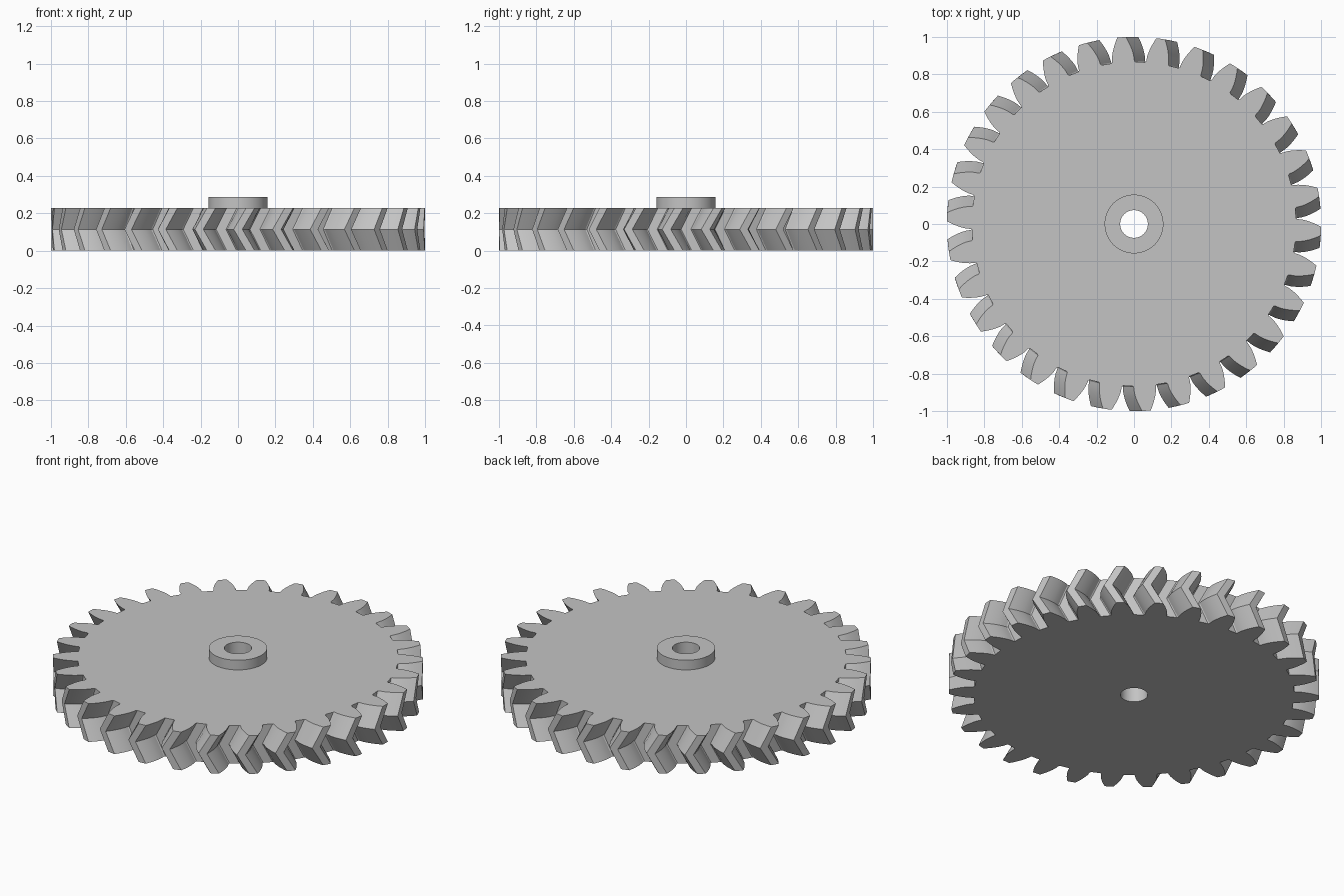
import bpy
import bmesh
from math import sin, cos, tan, acos, radians, sqrt

cube = bpy.data.objects.get("Cube")
if cube:
    bpy.data.objects.remove(cube, do_unlink=True)

TEETH = 30
PITCH = radians(360 / TEETH)
OUTER_R, PITCH_R, ROOT_R = 1.0, 0.9375, 0.866
BASE_R = PITCH_R * cos(radians(20))
RIM_H, HUB_H = 0.228, 0.286
HUB_R, BORE_R = 0.157, 0.074
TWIST = radians(3.8)          # helix rotation between the mid plane and each face

steel = bpy.data.materials.new("plain_grey")
steel.use_nodes = True
grey = (0.55, 0.55, 0.55, 1)
steel.diffuse_color = grey
steel.node_tree.nodes["Principled BSDF"].inputs["Base Color"].default_value = grey


def involute(r):
    """Involute angle at radius r."""
    a = acos(min(1, BASE_R / r))
    return tan(a) - a


def tooth_profile():
    """(angle, radius) pairs from one gap centre across a tooth."""
    flank = [(PITCH * 0.355, ROOT_R), (PITCH * 0.327, ROOT_R + 0.006)]
    steps = 6
    for i in range(steps + 1):
        r = BASE_R + (OUTER_R - BASE_R) * i / steps
        flank.append((PITCH / 4 + involute(PITCH_R) - involute(r), r))
    rising = [(-a, r) for a, r in flank]
    return [(-PITCH / 2, ROOT_R)] + rising + [(0, OUTER_R)] + flank[::-1]


# Whole outline; a tooth is centred on the +y axis in the mid plane
OUTLINE = [(a + radians(90) + k * PITCH, r)
           for k in range(TEETH) for a, r in tooth_profile()]


def toothed(z, twist):
    return [(r * cos(a + twist), r * sin(a + twist), z) for a, r in OUTLINE]


def ring(radius, z, twist=TWIST):
    return [(radius * cos(a + twist), radius * sin(a + twist), z) for a, _ in OUTLINE]


def loft(name, loops, closed):
    """Skin a series of matching loops into one object."""
    bm = bmesh.new()
    rows = [[bm.verts.new(p) for p in loop] for loop in loops]
    pairs = list(zip(rows, rows[1:]))
    if closed:
        pairs.append((rows[-1], rows[0]))
    n = len(OUTLINE)
    for low, high in pairs:
        for i in range(n):
            j = (i + 1) % n
            bm.faces.new((low[i], low[j], high[j], high[i]))
    mesh = bpy.data.meshes.new(name)
    bm.to_mesh(mesh)
    bm.free()
    mesh.materials.append(steel)
    obj = bpy.data.objects.new(name, mesh)
    bpy.context.collection.objects.link(obj)
    bpy.ops.object.select_all(action='DESELECT')
    obj.select_set(True)
    bpy.context.view_layer.objects.active = obj
    bpy.ops.object.shade_smooth_by_angle(angle=radians(25))
    return obj


# Herringbone wheel with its bore
loft("gear_wheel", [
    ring(BORE_R, 0),
    toothed(0, TWIST),
    toothed(RIM_H / 2, 0),
    toothed(RIM_H, TWIST),
    ring(BORE_R, RIM_H),
], closed=True)

# Raised collar around the bore
loft("hub_collar", [
    ring(HUB_R, RIM_H),
    ring(HUB_R, HUB_H),
    ring(BORE_R, HUB_H),
    ring(BORE_R, RIM_H),
], closed=False)
